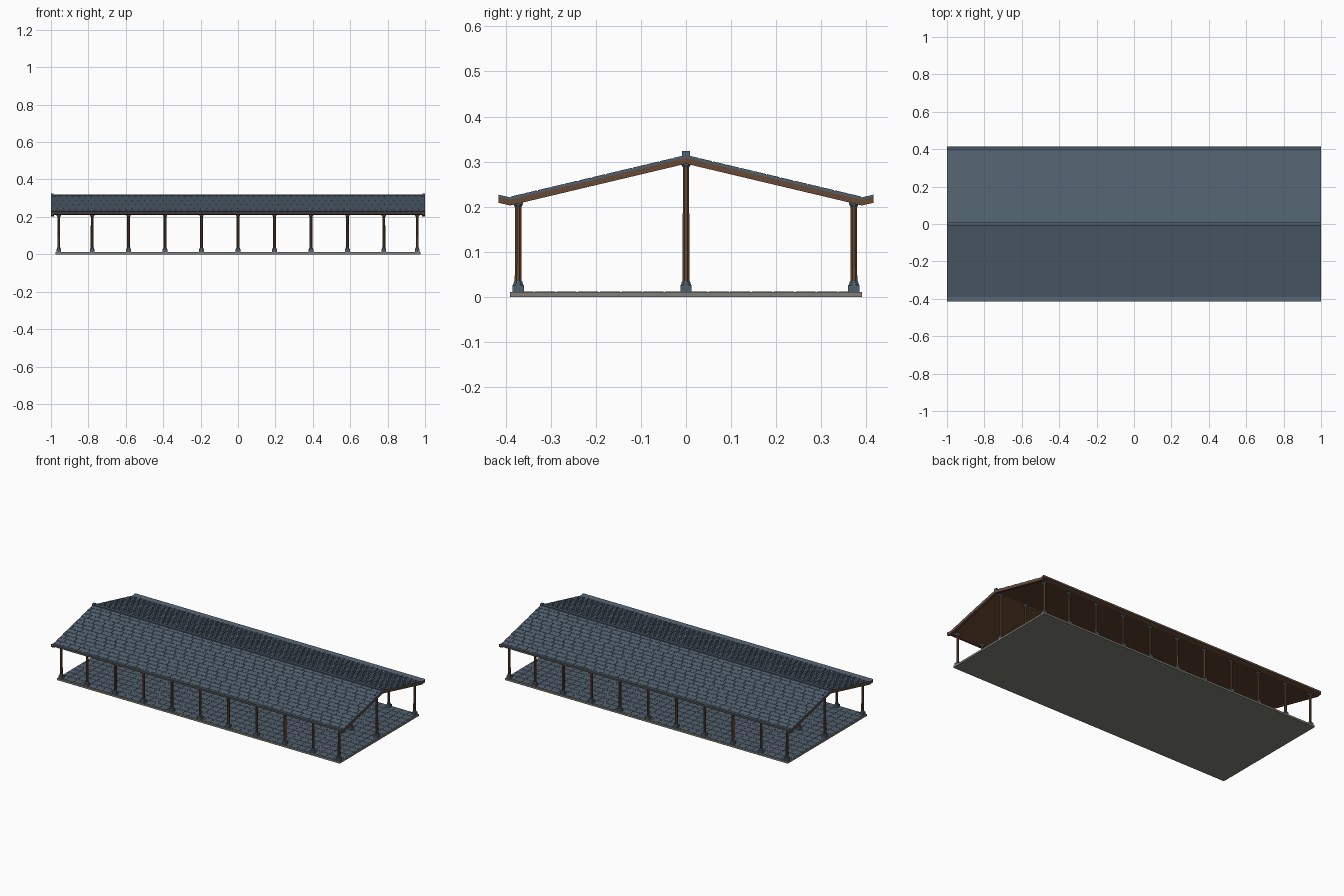
import bpy, bmesh, math
from mathutils import Matrix

if "Cube" in bpy.data.objects:
    bpy.data.objects.remove(bpy.data.objects["Cube"])


def material(name, rgb):
    m = bpy.data.materials.new(name)
    m.diffuse_color = (*rgb, 1)
    m.use_nodes = True
    m.node_tree.nodes["Principled BSDF"].inputs["Base Color"].default_value = m.diffuse_color
    return m


SLATE = material("slate", (0.08, 0.115, 0.155))
WOOD = material("brown wood", (0.135, 0.065, 0.033))
STONE = material("grey stone", (0.22, 0.217, 0.19))


def finish(bm, name, mat):
    bmesh.ops.recalc_face_normals(bm, faces=bm.faces)
    me = bpy.data.meshes.new(name)
    bm.to_mesh(me)
    bm.free()
    me.materials.append(mat)
    ob = bpy.data.objects.new(name, me)
    bpy.context.collection.objects.link(ob)
    return ob


def prism(bm, profile, x0, x1):
    """Extrude a closed (y, z) profile along x."""
    a = [bm.verts.new((x0, y, z)) for y, z in profile]
    b = [bm.verts.new((x1, y, z)) for y, z in profile]
    n = len(profile)
    bm.faces.new(a)
    bm.faces.new(b[::-1])
    for i in range(n):
        j = (i + 1) % n
        bm.faces.new((a[i], b[i], b[j], a[j]))


def box(bm, x0, x1, y0, y1, z0, z1):
    prism(bm, [(y0, z0), (y1, z0), (y1, z1), (y0, z1)], x0, x1)


def drum(bm, x, y, z0, z1, r0, r1, sides=8):
    bmesh.ops.create_cone(bm, cap_ends=True, segments=sides, radius1=r0, radius2=r1,
                          depth=z1 - z0, matrix=Matrix.Translation((x, y, (z0 + z1) / 2))
                          @ Matrix.Rotation(math.pi / sides, 4, 'Z'))


# Gable section with upturned eaves: top line of one slope
TOP = [(0, 0.315), (0.39, 0.2225), (0.415, 0.2285)]


def section(upper, lower):
    """Closed gable outline between two depths below the top line."""
    up = [(-y, z - upper) for y, z in TOP[:0:-1]] + [(y, z - upper) for y, z in TOP]
    lo = [(-y, z - lower) for y, z in TOP[:0:-1]] + [(y, z - lower) for y, z in TOP]
    return up + lo[::-1]


def layer(name, upper, lower, spans, mat):
    bm = bmesh.new()
    for x0, x1 in spans:
        prism(bm, section(upper, lower), x0, x1)
    finish(bm, name, mat)


# Roof: wooden deck, slate bed, and deeper rafters at the gable ends
layer("roof_deck", 0.007, 0.013, [(-0.99, 0.99)], WOOD)
layer("slate_bed", 0.0015, 0.007, [(-1, 1)], SLATE)
layer("gable_rafters", 0.007, 0.0195, [(-1, -0.985), (0.985, 1)], WOOD)

# Raised roof tiles in staggered rows on both slopes
bm = bmesh.new()
rows, cols = 13, 60
(ya, za), (yb, zb) = TOP[0], TOP[1]
pitch = 2 / cols
for r in range(rows):
    t0, t1 = r / rows, (r + 0.92) / rows
    y0, y1 = ya + (yb - ya) * t0, ya + (yb - ya) * t1
    z0, z1 = za + (zb - za) * t0, za + (zb - za) * t1
    shift = pitch / 2 * (r % 2)
    for c in range(cols + r % 2):
        x0 = max(-1, -1 + c * pitch - shift + 0.0015)
        x1 = min(1, -1 + (c + 1) * pitch - shift - 0.0015)
        for s in (1, -1):
            prism(bm, [(s * y0, z0 - 0.002), (s * y1, z1 - 0.002),
                       (s * y1, z1), (s * y0, z0)], x0, x1)
finish(bm, "roof_tiles", SLATE)

# Ridge with a wider capping and end blocks
bm = bmesh.new()
box(bm, -1, 1, -0.007, 0.007, 0.305, 0.318)
box(bm, -1, 1, -0.009, 0.009, 0.317, 0.321)
for s in (-1, 1):
    box(bm, s * 0.993 - 0.007, s * 0.993 + 0.007, -0.009, 0.009, 0.305, 0.324)
finish(bm, "ridge", SLATE)

# Floor slab and paving tiles
bm = bmesh.new()
box(bm, -0.975, 0.975, -0.39, 0.39, 0, 0.0115)
finish(bm, "floor_slab", STONE)

bm = bmesh.new()
nx, ny = 39, 16
dx, dy = 1.94 / nx, 0.77 / ny
for i in range(nx):
    for j in range(ny):
        x, y = -0.97 + i * dx, -0.385 + j * dy
        box(bm, x + 0.0015, x + dx - 0.0015, y + 0.0015, y + dy - 0.0015, 0.011, 0.0128)
finish(bm, "floor_tiles", SLATE)

# Three rows of columns with stepped bases and capitals
half = [0.195, 0.39, 0.585, 0.78, 0.958]
xs = [-x for x in half[::-1]] + [0] + half
shafts, bases, caps = bmesh.new(), bmesh.new(), bmesh.new()
for y, top in ((-0.372, 0.214), (0, 0.302), (0.372, 0.214)):
    for x in xs:
        drum(shafts, x, y, 0.03, top - 0.003, 0.0082, 0.0075)
        box(bases, x - 0.0125, x + 0.0125, y - 0.0125, y + 0.0125, 0.011, 0.027)
        drum(bases, x, y, 0.027, 0.036, 0.012, 0.0095)
        drum(caps, x, y, top - 0.014, top - 0.009, 0.008, 0.011)
        box(caps, x - 0.0115, x + 0.0115, y - 0.0105, y + 0.0105, top - 0.009, top)
finish(shafts, "column_shafts", WOOD)
finish(bases, "column_bases", SLATE)
finish(caps, "column_capitals", SLATE)
